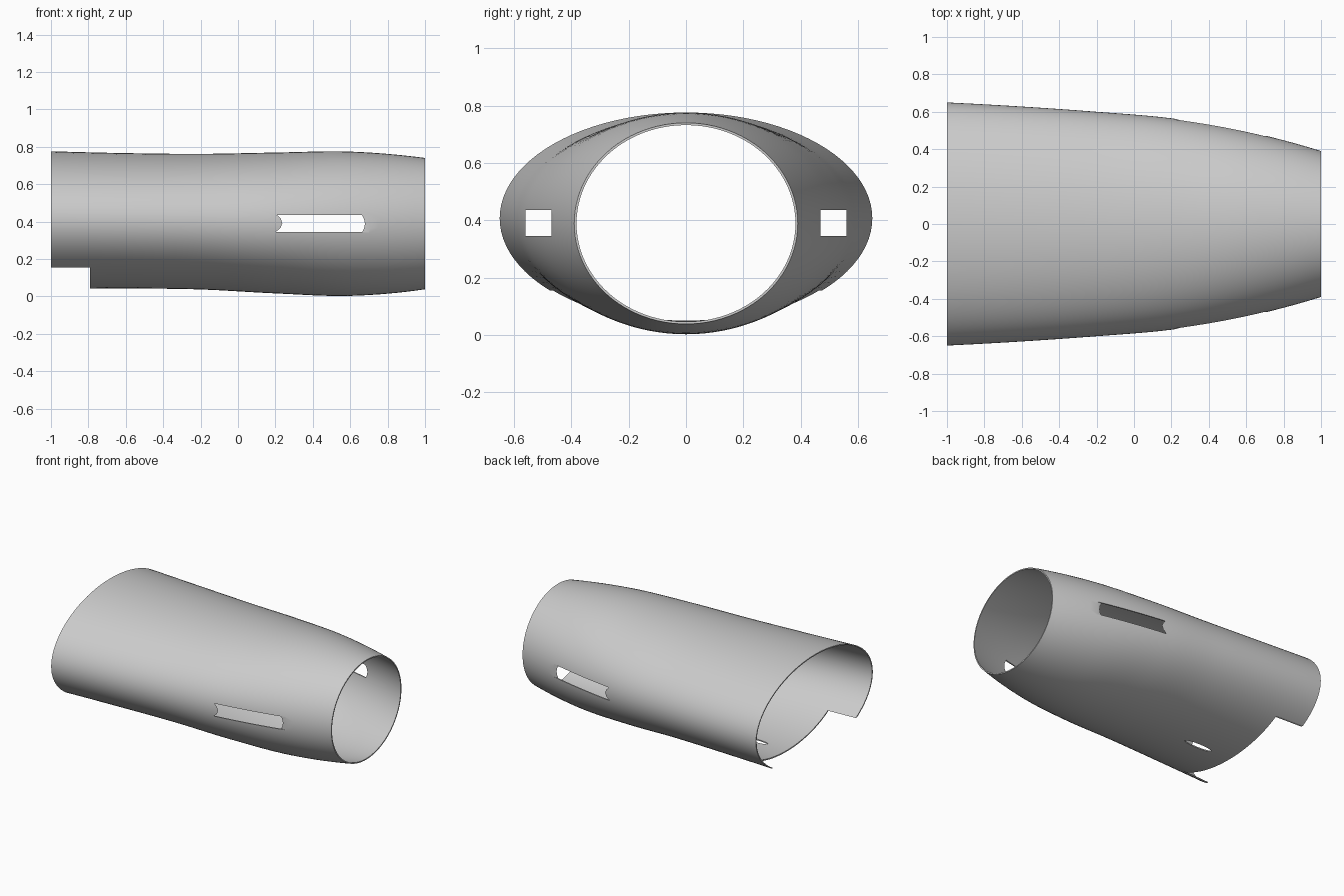
import bpy, bmesh, math
from mathutils import Vector

cube = bpy.data.objects.get("Cube")
if cube:
    bpy.data.objects.remove(cube, do_unlink=True)

grey = bpy.data.materials.new("light grey")
grey.use_nodes = True
grey.diffuse_color = (0.6, 0.6, 0.6, 1)
grey.node_tree.nodes["Principled BSDF"].inputs["Base Color"].default_value = (0.6, 0.6, 0.6, 1)

# Stations along the tube: x, half width, bottom z, top z
STATIONS = [
    (-1.0, 0.65, 0.038, 0.776), (-0.6, 0.628, 0.042, 0.766), (-0.2, 0.6, 0.037, 0.762),
    (0.2, 0.565, 0.016, 0.769), (0.6, 0.496, 0.003, 0.774), (1.0, 0.39, 0.038, 0.74),
]
SIDES, STEPS, WALL = 96, 8, 0.008


def smooth_stations():
    """Even Catmull-Rom interpolation through the stations."""
    pts = [Vector(s) for s in STATIONS]
    pts = [3 * pts[0] - 3 * pts[1] + pts[2]] + pts + [3 * pts[-1] - 3 * pts[-2] + pts[-3]]
    for i in range(1, len(pts) - 2):
        a, b, c, d = pts[i - 1:i + 3]
        for k in range(STEPS):
            t = k / STEPS
            yield 0.5 * (2 * b + (c - a) * t + (2 * a - 5 * b + 4 * c - d) * t**2
                         + (3 * b - a - 3 * c + d) * t**3)
    yield pts[-2]


def new_object(name, bm):
    bmesh.ops.recalc_face_normals(bm, faces=bm.faces)
    mesh = bpy.data.meshes.new(name)
    bm.to_mesh(mesh)
    bm.free()
    obj = bpy.data.objects.new(name, mesh)
    bpy.context.collection.objects.link(obj)
    mesh.materials.append(grey)
    return obj


def box(name, low, high):
    bm = bmesh.new()
    bmesh.ops.create_cube(bm, size=1)
    for v in bm.verts:
        v.co = [l + (h - l) * (c + 0.5) for l, h, c in zip(low, high, v.co)]
    return new_object(name, bm)


# Lofted elliptical sleeve with a closed wall
bm = bmesh.new()
walls = []
for inset in (0, WALL):
    rings = []
    for x, w, low, high in smooth_stations():
        mid, h = (low + high) / 2, (high - low) / 2
        angles = [math.tau * i / SIDES for i in range(SIDES)]
        rings.append([bm.verts.new((x, (w - inset) * math.cos(a), mid + (h - inset) * math.sin(a)))
                      for a in angles])
    walls.append(rings)


def bridge(r1, r2):
    for i in range(SIDES):
        j = (i + 1) % SIDES
        bm.faces.new((r1[i], r1[j], r2[j], r2[i]))


for rings in walls:
    for r1, r2 in zip(rings, rings[1:]):
        bridge(r1, r2)
for end in (0, -1):
    bridge(walls[0][end], walls[1][end])
sleeve = new_object("tapered_sleeve", bm)

# Cutters: lower end notch, two lengthwise side slots, small floor slit
cutters = [box("notch_cutter", (-1.2, -1, -0.2), (-0.79, 1, 0.155))]
for side in (-1, 1):
    y1, y2 = sorted((side * 0.47, side * 0.56))
    cutters.append(box("side_slot_cutter", (0, y1, 0.345), (0.95, y2, 0.435)))
bm = bmesh.new()
bmesh.ops.create_cone(bm, cap_ends=True, segments=24, radius1=1, radius2=1, depth=0.2)
for v in bm.verts:
    v.co = (v.co.x * 0.11 - 0.53, v.co.y * 0.022, v.co.z + 0.05)
cutters.append(new_object("floor_slit_cutter", bm))

bpy.context.view_layer.objects.active = sleeve
for cutter in cutters:
    cutter.hide_render = True
    mod = sleeve.modifiers.new("cut", 'BOOLEAN')
    mod.operation, mod.solver, mod.object = 'DIFFERENCE', 'EXACT', cutter
    bpy.ops.object.modifier_apply(modifier=mod.name)
for cutter in cutters:
    bpy.data.objects.remove(cutter, do_unlink=True)

# Smooth walls with crisp cut edges
bpy.ops.object.select_all(action='DESELECT')
sleeve.select_set(True)
bpy.ops.object.shade_smooth_by_angle(angle=math.radians(30))
